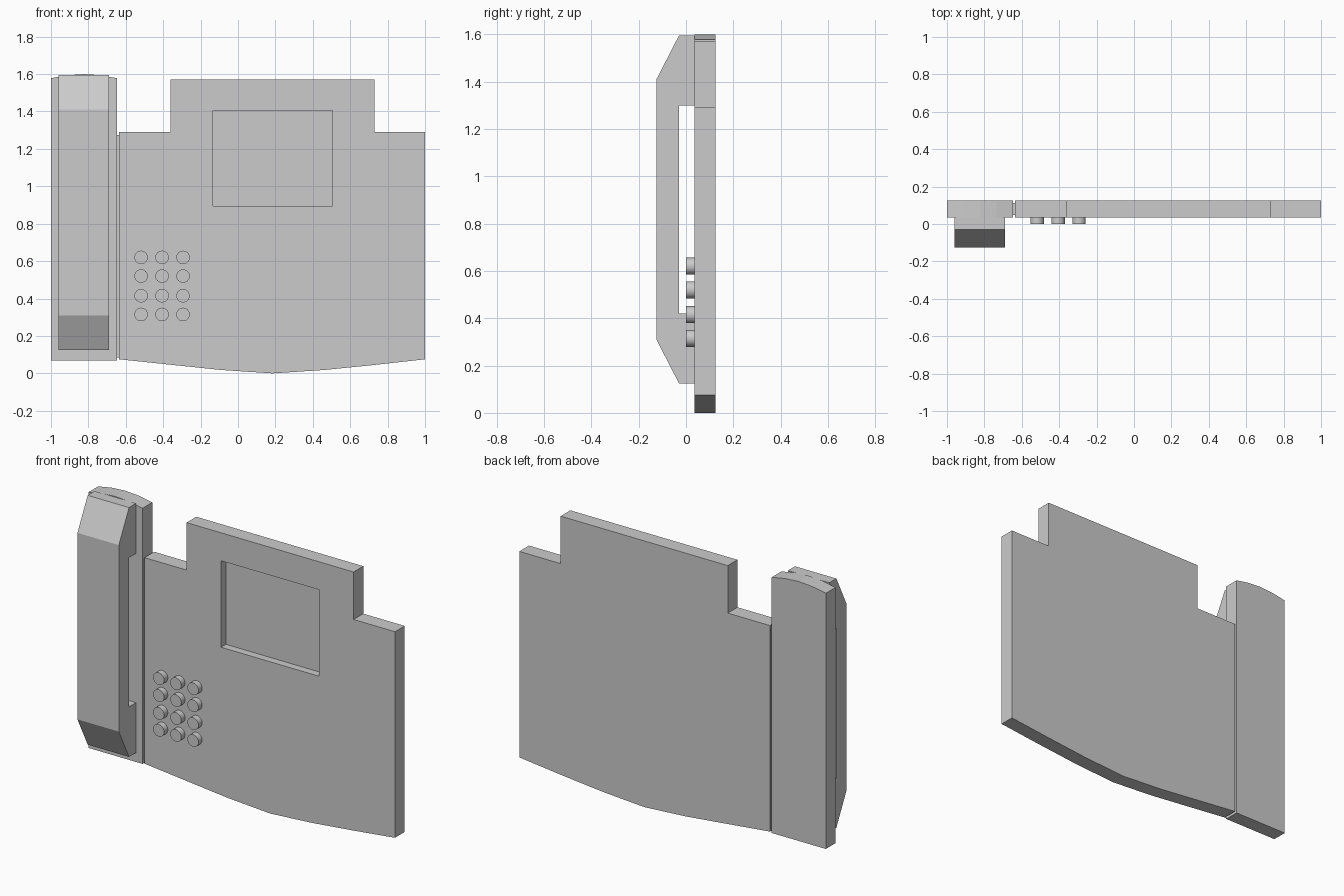
import bpy, bmesh, math
from mathutils import Vector

if "Cube" in bpy.data.objects:
    bpy.data.objects.remove(bpy.data.objects["Cube"])


def prism(name, profile, to_3d, start, end):
    """Extrude a closed 2D profile between two depths."""
    bm = bmesh.new()
    a, b = [[bm.verts.new(to_3d(u, v, d)) for u, v in profile] for d in (start, end)]
    bm.faces.new(a)
    bm.faces.new(b)
    n = len(profile)
    for i in range(n):
        j = (i + 1) % n
        bm.faces.new((a[i], a[j], b[j], b[i]))
    bmesh.ops.recalc_face_normals(bm, faces=bm.faces)
    mesh = bpy.data.meshes.new(name)
    bm.to_mesh(mesh)
    bm.free()
    ob = bpy.data.objects.new(name, mesh)
    bpy.context.collection.objects.link(ob)
    return ob


def front(x, z, y):
    return Vector((x, y, z))


def side(y, z, x):
    return Vector((x, y, z))


def rect(x0, x1, z0, z1):
    return [(x0, z0), (x1, z0), (x1, z1), (x0, z1)]


FRONT, BACK = 0.035, 0.125

# Body plate with raised top and bowed lower edge
body = prism("body", [
    (-0.635, 0.075), (-0.35, 0.045), (-0.09, 0.018), (0.185, 0.0), (0.46, 0.018),
    (0.72, 0.044), (1.0, 0.075), (1.0, 1.29), (0.73, 1.29), (0.73, 1.57),
    (-0.36, 1.57), (-0.36, 1.29), (-0.635, 1.29)], front, FRONT, BACK)

# Recessed screen
cutter = prism("screen_cutter", rect(-0.135, 0.505, 0.895, 1.405), front, -0.05, FRONT + 0.045)
cutter.hide_render = True
cut = body.modifiers.new("screen_recess", 'BOOLEAN')
cut.operation = 'DIFFERENCE'
cut.solver = 'EXACT'
cut.object = cutter
bpy.context.view_layer.objects.active = body
bpy.ops.object.modifier_apply(modifier=cut.name)
bpy.data.objects.remove(cutter)

# Cradle plate with gently arched top, joined to the body by a thin strip
prism("cradle", [
    (-1.0, 0.07), (-0.647, 0.07), (-0.647, 1.578), (-0.735, 1.594), (-0.823, 1.6),
    (-0.912, 1.594), (-1.0, 1.578)], front, FRONT, BACK)
prism("cradle_joint", rect(-0.66, -0.62, 0.085, 1.275), front, FRONT + 0.012, BACK - 0.012)

# Handset bracket profile
prism("handset", [
    (FRONT, 0.125), (-0.03, 0.125), (-0.125, 0.31), (-0.125, 1.41), (-0.03, 1.595),
    (FRONT, 1.595), (FRONT, 1.30), (-0.03, 1.30), (-0.03, 0.42), (FRONT, 0.42)],
    side, -0.96, -0.69)

# Keypad
for row, z in enumerate((0.315, 0.415, 0.52, 0.62)):
    for col, x in enumerate((-0.518, -0.406, -0.294)):
        bpy.ops.mesh.primitive_cylinder_add(
            vertices=24, radius=0.036, depth=FRONT,
            location=(x, FRONT / 2, z), rotation=(math.pi / 2, 0, 0))
        bpy.context.object.name = f"key_{row + 1}_{col + 1}"
        bpy.ops.object.shade_smooth_by_angle()
